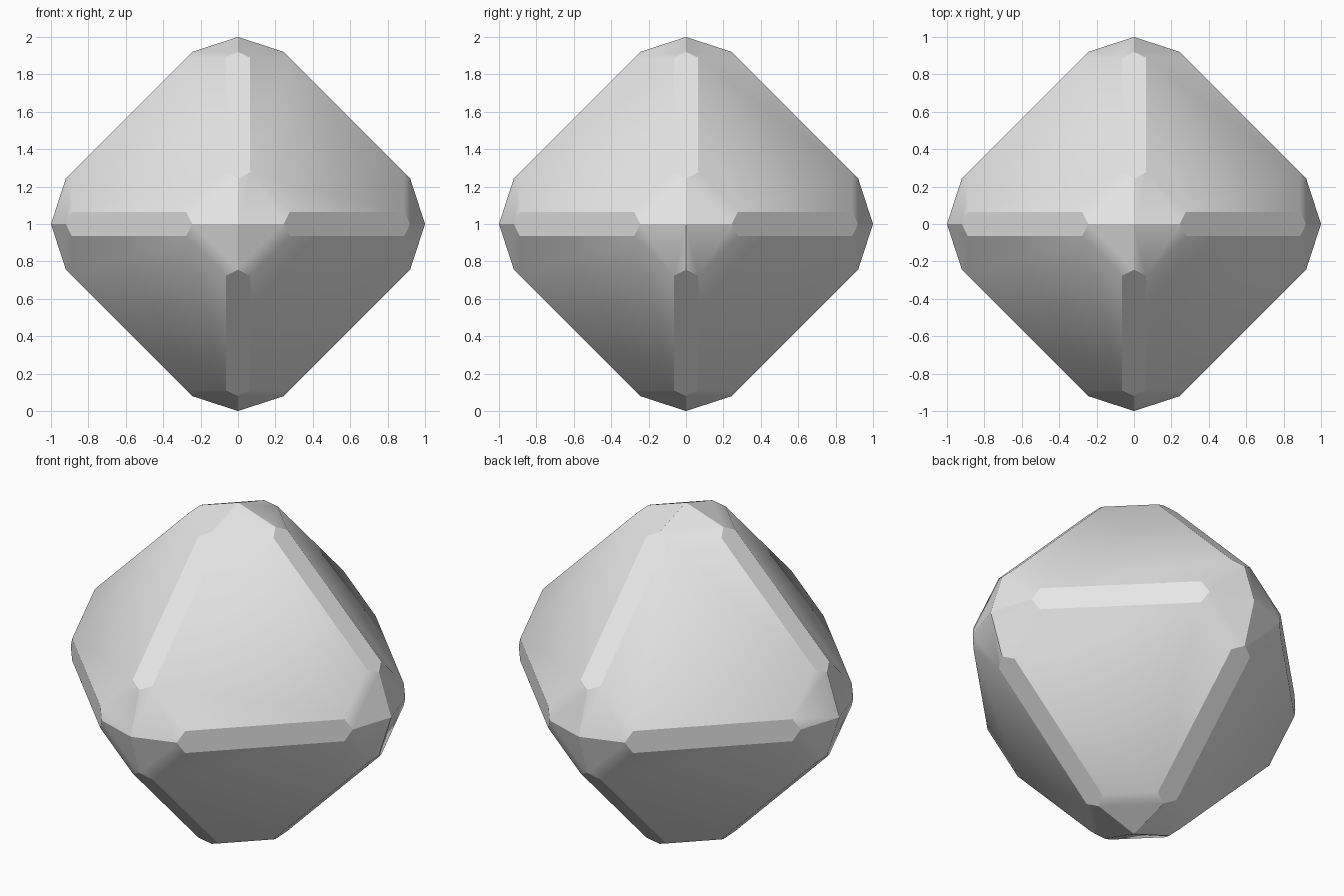
import bpy
import bmesh
import math
from itertools import permutations, product
from mathutils import Vector

cube = bpy.data.objects.get("Cube")
if cube:
    bpy.data.objects.remove(cube, do_unlink=True)

# Plane offsets of the cut octahedron
EDGE_CUT = 1.165     # x + z on the long edge strips
FACE_CUT = 1.23      # x + y + z on the eight large faces
SLOPE = 0.3265       # steepness of the small pyramid on each tip

half_width = FACE_CUT - EDGE_CUT
tip_out = (EDGE_CUT - 1) / (1 - SLOPE)
corner_out = (EDGE_CUT - 1 + SLOPE * half_width) / (1 - SLOPE)

# One tip, one strip end and one strip corner
seeds = [
    (0, 0, 1),
    (tip_out, 0, EDGE_CUT - tip_out),
    (corner_out, half_width, EDGE_CUT - corner_out),
]


def mirrored(seed):
    """All axis swaps and sign flips of a point."""
    return {
        tuple(a * s if a else 0 for a, s in zip(order, signs))
        for order in permutations(seed)
        for signs in product((-1, 1), repeat=3)
    }


# Gem body as a hull, with flat regions merged to single faces
bm = bmesh.new()
for seed in seeds:
    for point in sorted(mirrored(seed)):
        bm.verts.new(Vector(point) + Vector((0, 0, 1)))
bmesh.ops.convex_hull(bm, input=bm.verts)
bmesh.ops.dissolve_limit(bm, angle_limit=math.radians(1),
                         verts=bm.verts, edges=bm.edges)
bmesh.ops.recalc_face_normals(bm, faces=bm.faces)
mesh = bpy.data.meshes.new("gem_body")
bm.to_mesh(mesh)
bm.free()
gem = bpy.data.objects.new("gem_body", mesh)
bpy.context.collection.objects.link(gem)

# Plain grey surface
grey = bpy.data.materials.new("light_grey")
grey.use_nodes = True
colour = (0.8, 0.8, 0.8, 1)
grey.diffuse_color = colour
grey.node_tree.nodes["Principled BSDF"].inputs["Base Color"].default_value = colour
mesh.materials.append(grey)

# Soft blend from tips to large faces, crisp strip edges
bpy.ops.object.select_all(action="DESELECT")
gem.select_set(True)
bpy.context.view_layer.objects.active = gem
bpy.ops.object.shade_smooth_by_angle(angle=math.radians(30.6))
